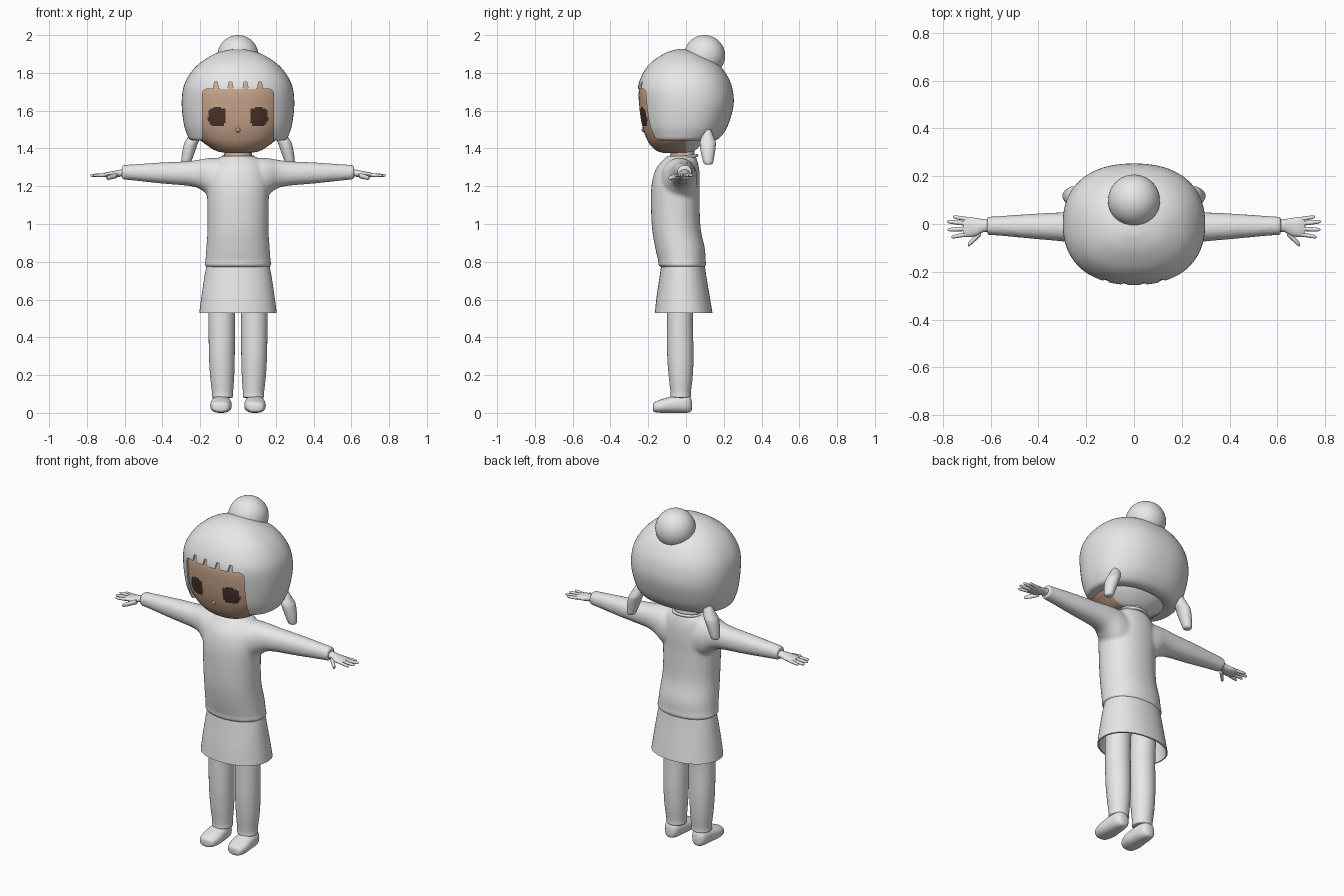
import bpy, bmesh, math
from mathutils import Vector

old = bpy.data.objects.get("Cube")
if old:
    bpy.data.objects.remove(old, do_unlink=True)


def material(name, rgb):
    m = bpy.data.materials.new(name)
    m.use_nodes = True
    m.diffuse_color = (*rgb, 1)
    m.node_tree.nodes["Principled BSDF"].inputs["Base Color"].default_value = (*rgb, 1)
    return m


GREY = material("light_grey", (0.8, 0.8, 0.8))
SKIN = material("skin", (0.60, 0.39, 0.27))
BROWN = material("eye_brown", (0.07, 0.034, 0.025))


def select(ob):
    bpy.ops.object.select_all(action="DESELECT")
    ob.select_set(True)
    bpy.context.view_layer.objects.active = ob


def smooth(ob, angle=50):
    select(ob)
    bpy.ops.object.shade_smooth_by_angle(angle=math.radians(angle))


def apply(ob, kind, **settings):
    mod = ob.modifiers.new(kind, kind)
    for key, value in settings.items():
        setattr(mod, key, value)
    select(ob)
    bpy.ops.object.modifier_apply(modifier=mod.name)


def finish(name, bm, mats):
    bmesh.ops.recalc_face_normals(bm, faces=bm.faces)
    me = bpy.data.meshes.new(name)
    bm.to_mesh(me)
    bm.free()
    for m in mats:
        me.materials.append(m)
    ob = bpy.data.objects.new(name, me)
    bpy.context.collection.objects.link(ob)
    return ob


def spline(rings, sub):
    """Catmull-Rom resampling of a list of tuples."""
    out = []
    for i in range(len(rings) - 1):
        p0, p1 = rings[max(i - 1, 0)], rings[i]
        p2, p3 = rings[i + 1], rings[min(i + 2, len(rings) - 1)]
        for s in range(sub):
            t = s / sub
            out.append([0.5 * (2 * b + (c - a) * t + (2 * a - 5 * b + 4 * c - d) * t * t
                               + (3 * b - a - 3 * c + d) * t ** 3)
                        for a, b, c, d in zip(p0, p1, p2, p3)])
    return out + [list(rings[-1])]


def loft(name, parts, mats=(GREY,), side=1, n=32, sub=4, power=2.0, caps=True):
    """Skin rings (position, a_min, a_max, b_min, b_max) along an axis."""
    bm = bmesh.new()
    for axis, rings in parts:
        loops = []
        for t, a0, a1, b0, b1 in spline(rings, sub):
            loop = []
            for k in range(n):
                ang = 2 * math.pi * k / n
                c, s = math.cos(ang), math.sin(ang)
                a = (a0 + a1) / 2 + (a1 - a0) / 2 * math.copysign(abs(c) ** (2 / power), c)
                b = (b0 + b1) / 2 + (b1 - b0) / 2 * math.copysign(abs(s) ** (2 / power), s)
                x, y, z = {"x": (t, a, b), "y": (a, t, b), "z": (a, b, t)}[axis]
                loop.append(bm.verts.new((x * side, y, z)))
            loops.append(loop)
        for lo, hi in zip(loops, loops[1:]):
            for k in range(n):
                j = (k + 1) % n
                bm.faces.new((lo[k], lo[j], hi[j], hi[k]))
        if caps:
            bm.faces.new(loops[0])
            bm.faces.new(loops[-1])
    return finish(name, bm, mats)


def even(*rows):
    """Rows (z, half_width, y_front, y_back) to symmetric rings."""
    return [(z, -w, w, f, b) for z, w, f, b in rows]


# Head with painted eyes
head = loft("head", [("z", even(
    (1.375, .05, -.11, .02), (1.385, .11, -.15, .04), (1.41, .155, -.182, .07),
    (1.45, .203, -.208, .10), (1.52, .24, -.232, .13), (1.62, .255, -.247, .15),
    (1.72, .25, -.247, .16), (1.80, .22, -.20, .15), (1.86, .10, -.08, .08)))],
    (GREY, SKIN, BROWN), n=144, sub=12, power=2.3)
for f in head.data.polygons:
    c = f.center
    eye = (abs(abs(c.x) - .11) / .048) ** 3 + (abs(c.z - 1.568) / .049) ** 3 < 1
    f.material_index = (2 if eye and c.y < -.1 else 1) if c.y < 0 else 0
smooth(head)

bm = bmesh.new()
bmesh.ops.create_uvsphere(bm, u_segments=16, v_segments=10, radius=.013)
bmesh.ops.translate(bm, verts=bm.verts, vec=(0, -.222, 1.498))
smooth(finish("nose", bm, (SKIN,)))

# Hair cap with a fringed face opening
hair = loft("hair", [("z", even(
    (1.475, .12, -.10, .07), (1.445, .20, -.17, .12), (1.445, .25, -.20, .16),
    (1.475, .27, -.218, .195), (1.53, .287, -.235, .225), (1.63, .298, -.25, .252),
    (1.72, .29, -.255, .245), (1.79, .258, -.232, .215), (1.85, .205, -.19, .165),
    (1.90, .125, -.12, .075), (1.922, .05, -.06, .015), (1.926, .01, -.03, -.01)))],
    n=80, sub=5, power=2.3)
outline = [(-.188, 1.3), (-.188, 1.69), (-.183, 1.706), (-.165, 1.715)]
for x in (-.117, -.04, .04, .117):
    outline += [(x - .014, 1.715), (x - .007, 1.752), (x + .007, 1.752), (x + .014, 1.715)]
outline += [(.165, 1.715), (.183, 1.706), (.188, 1.69), (.188, 1.3)]
bm = bmesh.new()
face = bm.faces.new([bm.verts.new((x, -.5, z)) for x, z in outline])
new = bmesh.ops.extrude_face_region(bm, geom=[face])["geom"]
bmesh.ops.translate(bm, vec=Vector((0, .45, 0)),
                    verts=[g for g in new if isinstance(g, bmesh.types.BMVert)])
cutter = finish("face_opening_cutter", bm, ())
cutter.hide_render = True
apply(hair, "BOOLEAN", operation="DIFFERENCE", object=cutter, solver="EXACT")
bpy.data.objects.remove(cutter, do_unlink=True)
smooth(hair, 40)

bm = bmesh.new()
bmesh.ops.create_uvsphere(bm, u_segments=40, v_segments=24, radius=.109)
bmesh.ops.translate(bm, verts=bm.verts, vec=(0, .098, 1.891))
smooth(finish("hair_bun", bm, (GREY,)))

# Neck and collar
neck = loft("neck", [("z", even((1.32, .085, -.10, .05), (1.36, .075, -.085, .045),
                                (1.40, .072, -.08, .045), (1.46, .08, -.08, .06)))],
            (GREY, SKIN), n=40)
for f in neck.data.polygons:
    f.material_index = int(f.center.y < 0 and f.center.z > 1.36)
smooth(neck)
bpy.ops.mesh.primitive_torus_add(major_segments=48, minor_segments=10, major_radius=.083,
                                 minor_radius=.008, location=(0, -.025, 1.352),
                                 rotation=(math.radians(7), 0, 0))
collar = bpy.context.object
collar.name = "collar"
collar.data.materials.append(GREY)
smooth(collar)

# Sweater: torso and sleeves fused into one soft surface
torso = even((.772, .168, -.135, .10), (.785, .178, -.148, .108), (.80, .173, -.146, .104),
             (.87, .168, -.162, .10), (.98, .161, -.18, .077), (1.13, .163, -.186, .072),
             (1.22, .165, -.18, .073), (1.29, .15, -.16, .07), (1.335, .125, -.125, .06),
             (1.36, .085, -.10, .05))
sleeve = [(.06, -.14, .06, 1.10, 1.345), (.13, -.13, .06, 1.125, 1.35),
          (.175, -.11, .055, 1.165, 1.346), (.21, -.09, .053, 1.19, 1.34),
          (.27, -.076, .05, 1.203, 1.332), (.40, -.064, .044, 1.214, 1.326),
          (.55, -.05, .034, 1.23, 1.316), (.615, -.045, .03, 1.236, 1.312)]
mirrored = [(-t, a0, a1, b0, b1) for t, a0, a1, b0, b1 in sleeve]
sweater = loft("sweater", [("z", torso), ("x", sleeve), ("x", mirrored)], n=48, power=2.15)
apply(sweater, "REMESH", mode="VOXEL", voxel_size=.009)
apply(sweater, "SMOOTH", factor=.5, iterations=5)
smooth(sweater, 60)

# Skirt, open below
skirt = loft("skirt", [("z", even((.53, .205, -.165, .14), (.62, .193, -.155, .125),
                                  (.72, .178, -.14, .108), (.79, .165, -.13, .098)))],
             n=56, power=2.15, caps=False)
apply(skirt, "SOLIDIFY", thickness=.008, offset=-1)
smooth(skirt)

# Paired parts
leg = [(.08, .034, .13, -.072, .018), (.085, .026, .138, -.082, .026),
       (.11, .026, .138, -.082, .026), (.20, .02, .148, -.092, .036),
       (.32, .017, .154, -.10, .04), (.50, .016, .156, -.10, .036),
       (.72, .014, .158, -.10, .05)]
foot = [(-.175, .078, .112, .015, .045), (-.165, .05, .135, .004, .058),
        (-.12, .034, .147, 0, .075), (-.06, .036, .143, 0, .09), (0, .045, .135, 0, .095),
        (.025, .06, .12, .006, .08), (.032, .08, .10, .02, .05)]
pigtail = [(1.315, .268, .288, .108, .128), (1.322, .252, .298, .094, .142),
           (1.36, .236, .298, .083, .15), (1.42, .215, .287, .073, .158),
           (1.45, .203, .272, .078, .152), (1.515, .19, .235, .105, .125)]
palm = [(.60, -.034, .02, 1.25, 1.29), (.63, -.034, .02, 1.25, 1.287),
        (.66, -.05, .025, 1.246, 1.28), (.695, -.055, .03, 1.247, 1.274),
        (.715, -.05, .026, 1.25, 1.267)]


def finger(x0, y0, x1, y1, r, z0=1.259, z1=1.257):
    rows = ((0, 1), (.5, .95), (.9, .75), (1, .25))
    return ("x", [(x0 + (x1 - x0) * t, y0 + (y1 - y0) * t - r * k, y0 + (y1 - y0) * t + r * k,
                   z0 + (z1 - z0) * t - r * k, z0 + (z1 - z0) * t + r * k) for t, k in rows])


fingers = [finger(.695, .02, .757, .03, .009), finger(.70, .002, .782, .01, .0095),
           finger(.70, -.02, .78, -.024, .0095), finger(.695, -.042, .765, -.055, .009),
           finger(.64, -.035, .695, -.088, .014, 1.258, 1.243)]

for label, side in (("left", 1), ("right", -1)):
    smooth(loft(label + "_leg", [("z", leg)], side=side))
    smooth(loft(label + "_shoe", [("y", foot)], side=side, power=2.4))
    smooth(loft(label + "_pigtail", [("z", pigtail)], side=side, n=24))
    smooth(loft(label + "_hand", [("x", palm)] + fingers, side=side, n=16, sub=3))
